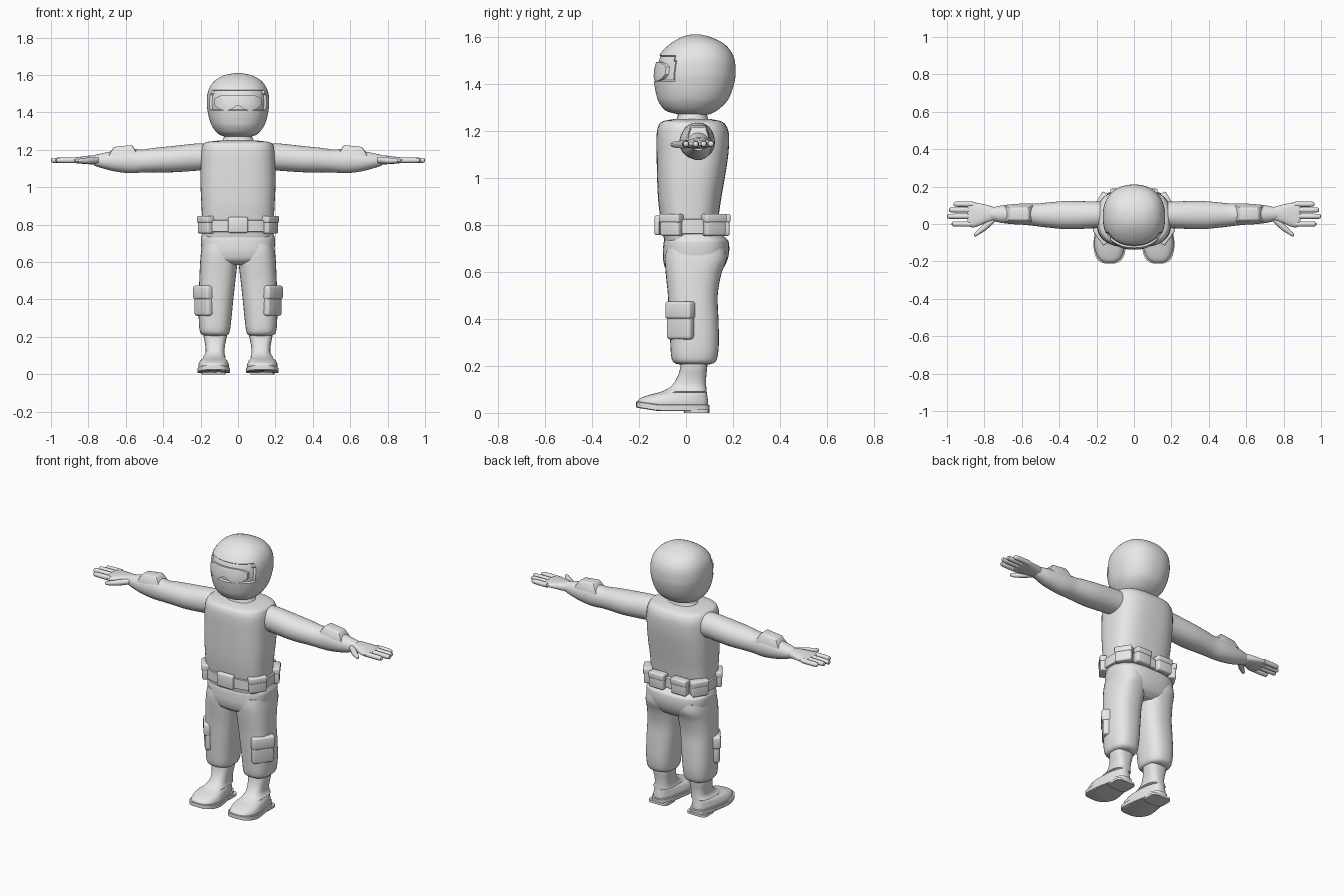
import bpy, bmesh, math
from mathutils import Matrix, Vector

if "Cube" in bpy.data.objects:
    bpy.data.objects.remove(bpy.data.objects["Cube"])

grey = bpy.data.materials.new("grey")
grey.diffuse_color = (0.8, 0.8, 0.8, 1)
grey.use_nodes = True
grey.node_tree.nodes["Principled BSDF"].inputs["Base Color"].default_value = grey.diffuse_color


def finish(name, bm, mirror=False):
    bmesh.ops.recalc_face_normals(bm, faces=bm.faces)
    me = bpy.data.meshes.new(name)
    bm.to_mesh(me)
    bm.free()
    me.materials.append(grey)
    ob = bpy.data.objects.new(name, me)
    bpy.context.collection.objects.link(ob)
    if mirror:
        mod = ob.modifiers.new("mirror", 'MIRROR')
        mod.use_mirror_merge = False
    return ob


def smooth(keys, steps):
    """Spline through key rows."""
    if steps == 1:
        return keys
    rows = []
    for i in range(len(keys) - 1):
        p0, p1 = keys[max(i - 1, 0)], keys[i]
        p2, p3 = keys[i + 1], keys[min(i + 2, len(keys) - 1)]
        for s in range(steps):
            t = s / steps
            rows.append([0.5 * (2 * b + (c - a) * t + (2 * a - 5 * b + 4 * c - d) * t * t
                                + (3 * b - a - 3 * c + d) * t ** 3)
                         for a, b, c, d in zip(p0, p1, p2, p3)])
    return rows + [keys[-1]]


def loft(name, axis, keys, n=2.3, seg=32, steps=4, mirror=False, fix=None):
    """Rounded rings; each key is position, then low/high limits of the two cross axes."""
    bm = bmesh.new()
    rings = []
    for t, a0, a1, b0, b1 in smooth(keys, steps):
        ring = []
        for i in range(seg):
            w = 2 * math.pi * i / seg
            c, s = math.cos(w), math.sin(w)
            a = (a0 + a1) / 2 + (a1 - a0) / 2 * math.copysign(abs(c) ** (2 / n), c)
            b = (b0 + b1) / 2 + (b1 - b0) / 2 * math.copysign(abs(s) ** (2 / n), s)
            co = Vector((a, b, t) if axis == 'z' else (t, a, b))
            ring.append(bm.verts.new(fix(co) if fix else co))
        rings.append(ring)
    for r, q in zip(rings, rings[1:]):
        for i in range(seg):
            j = (i + 1) % seg
            bm.faces.new((r[i], r[j], q[j], q[i]))
    bm.faces.new(rings[0][::-1])
    bm.faces.new(rings[-1])
    return finish(name, bm, mirror)


def box(name, loc, size, turn=0, bevel=0.01, mirror=True):
    bm = bmesh.new()
    m = (Matrix.Translation(loc) @ Matrix.Rotation(math.radians(turn), 4, 'Z')
         @ Matrix.Diagonal((*size, 1)))
    bmesh.ops.create_cube(bm, size=1, matrix=m)
    bmesh.ops.bevel(bm, geom=bm.edges[:], offset=bevel, segments=3, profile=0.5, affect='EDGES')
    return finish(name, bm, mirror)


def sym(rows):
    return [(z, -x, x, y0, y1) for z, x, y0, y1 in rows]


# Helmet with a recessed face opening
helmet = sym([(1.27, .07, -.03, .10), (1.285, .105, -.085, .13), (1.32, .135, -.115, .17),
              (1.36, .152, -.128, .192), (1.41, .163, -.136, .207), (1.45, .167, -.135, .211),
              (1.50, .163, -.124, .207), (1.54, .148, -.10, .19), (1.575, .118, -.06, .155),
              (1.60, .07, -.015, .10), (1.61, .015, .025, .06)])


def face_opening(co):
    if 1.412 < co.z < 1.518 and co.y < -0.048:
        co.x *= 0.94
        co.y = 0.035 + (co.y - 0.035) * 0.94
    return co


loft("helmet", 'z', helmet, n=2.25, seg=96, steps=8, fix=face_opening)

# Goggles follow the curve of the helmet front
head_rows = smooth(helmet, 8)
bm = bmesh.new()
grids = []
for lift in (0.001, -0.014):
    grid = []
    for i in range(41):
        u = i / 20 - 1
        x = 0.125 * u
        top = 1.493 - 0.022 * u ** 6
        low = 1.410 + 0.026 * math.exp(-(u / 0.25) ** 2) + 0.03 * u ** 6
        col = []
        for j in range(9):
            z = low + (top - low) * j / 8
            r = min(head_rows, key=lambda k: abs(k[0] - z))
            y = (r[3] + r[4]) / 2 - (r[4] - r[3]) / 2 * (1 - abs(x / r[2]) ** 2.25) ** (1 / 2.25)
            col.append(bm.verts.new((x, y - lift, z)))
        grid.append(col)
    grids.append(grid)
    for i in range(40):
        for j in range(8):
            bm.faces.new((grid[i][j], grid[i + 1][j], grid[i + 1][j + 1], grid[i][j + 1]))


def rim(g):
    return ([c[0] for c in g] + g[-1][1:] + [c[-1] for c in g[-2::-1]] + g[0][-2:0:-1])


ra, rb = rim(grids[0]), rim(grids[1])
for i in range(len(ra)):
    j = (i + 1) % len(ra)
    bm.faces.new((ra[i], ra[j], rb[j], rb[i]))
finish("goggles", bm)

# Neck and torso
loft("neck", 'z', sym([(1.22, .11, -.06, .115), (1.25, .085, -.04, .095),
                       (1.27, .075, -.035, .09), (1.30, .075, -.035, .09)]))
loft("torso", 'z', sym([(.72, .18, -.09, .13), (.80, .19, -.105, .135), (.90, .195, -.118, .148),
                        (1.0, .20, -.123, .165), (1.1, .20, -.125, .18), (1.18, .198, -.125, .183),
                        (1.22, .19, -.118, .172), (1.24, .172, -.10, .15),
                        (1.25, .10, -.05, .105)]), n=2.8, seg=48)

# Arms, hands and fingers
loft("arm", 'x', [(.14, -.02, .12, 1.095, 1.225), (.20, -.022, .12, 1.09, 1.235),
                  (.35, -.028, .123, 1.08, 1.22), (.45, -.02, .116, 1.08, 1.21),
                  (.51, -.013, .11, 1.079, 1.202), (.58, -.005, .11, 1.075, 1.205),
                  (.66, 0, .105, 1.085, 1.195), (.72, .008, .097, 1.10, 1.183),
                  (.77, .022, .085, 1.116, 1.172)], n=2.1, mirror=True)
loft("hand", 'x', [(.72, .025, .08, 1.12, 1.17), (.78, .01, .10, 1.122, 1.17),
                   (.85, -.017, .115, 1.127, 1.162), (.88, -.014, .117, 1.131, 1.158),
                   (.89, -.005, .11, 1.138, 1.152)], n=2.5, seg=24, mirror=True)
for label, y, tip in (("index", .0, .975), ("middle", .041, 1.0),
                      ("ring", .075, .99), ("little", .106, .965)):
    r = .0145
    loft(label + "_finger", 'x',
         [(x, y - r * k, y + r * k, 1.144 - r * k, 1.144 + r * k) for x, k in
          ((.86, 1), (.92, 1), (tip - .012, .9), (tip - .003, .6), (tip, .15))],
         n=2, seg=12, steps=2, mirror=True)
loft("thumb", 'x', [(.745, .01, .05, 1.13, 1.16), (.79, -.032, .015, 1.125, 1.16),
                    (.825, -.054, -.022, 1.127, 1.155), (.845, -.066, -.042, 1.13, 1.153),
                    (.855, -.064, -.053, 1.137, 1.147)], n=2, seg=12, steps=3, mirror=True)

# Forearm pad with a sloping front and back
bm = bmesh.new()
base = [bm.verts.new((x, y, 1.165)) for x, y in ((.53, .0), (.695, .005), (.695, .10), (.53, .107))]
top = [bm.verts.new(p) for p in ((.565, .02, 1.226), (.665, .022, 1.215),
                                 (.665, .085, 1.215), (.565, .087, 1.226))]
bm.faces.new(base[::-1])
bm.faces.new(top)
for i in range(4):
    j = (i + 1) % 4
    bm.faces.new((base[i], base[j], top[j], top[i]))
bmesh.ops.bevel(bm, geom=bm.edges[:], offset=.008, segments=2, profile=.5, affect='EDGES')
finish("forearm_pad", bm, True)

# Belt and pouches
loft("belt", 'z', sym([(.762, .196, -.112, .155), (.764, .20, -.116, .159),
                       (.822, .20, -.116, .159), (.824, .196, -.112, .155)]),
     n=2.8, seg=48, steps=1)
box("front_pouch", (0, -.117, .798), (.108, .034, .084), mirror=False)
for name, x, y, turn in (("front_side_pouch", .172, -.06, 55),
                         ("back_side_pouch", .172, .118, 122),
                         ("back_pouch", .075, .163, 180)):
    box(name, (x, y, .797), (.098, .046, .088), turn)
    box(name + "_flap", (x, y, .828), (.103, .052, .036), turn, .007)

# Trousers
loft("hips", 'z', sym([(.585, .12, -.05, .12), (.61, .165, -.085, .155), (.65, .19, -.097, .176),
                       (.69, .197, -.098, .184), (.725, .198, -.095, .182),
                       (.738, .194, -.09, .175), (.76, .185, -.085, .15)]), n=2.7, seg=48)
loft("trouser_leg", 'z', [(.205, .075, .165, -.02, .09), (.212, .053, .192, -.048, .118),
                          (.235, .043, .205, -.062, .133), (.30, .035, .21, -.067, .14),
                          (.40, .025, .21, -.072, .138), (.50, .014, .207, -.077, .135),
                          (.59, .004, .203, -.086, .15), (.65, .002, .198, -.09, .172),
                          (.70, .003, .19, -.085, .17)], n=2.5, mirror=True)
box("cargo_pocket", (.182, -.023, .385), (.125, .046, .145), 53, .014)
box("cargo_pocket_flap", (.184, -.024, .437), (.132, .054, .075), 53, .013)


# Boots, narrower at the heel
def heel_taper(co):
    k = min(max((co.y + .10) / .16, 0), 1)
    if co.z < .09:
        co.x = .13 + (co.x - .13) * (1 - .30 * k)
    return co


def toe_lift(co):
    co = heel_taper(co)
    if co.y < -.12:
        co.z += .014 * (-.12 - co.y) / .09
    return co


loft("boot", 'z', [(.024, .048, .212, -.203, .094), (.045, .046, .214, -.208, .094),
                   (.062, .050, .210, -.195, .092), (.077, .056, .203, -.155, .090),
                   (.092, .066, .188, -.10, .088), (.115, .072, .174, -.062, .086),
                   (.15, .070, .174, -.038, .086), (.19, .062, .182, -.025, .09),
                   (.225, .056, .186, -.022, .092)], n=2.7, seg=40, mirror=True, fix=heel_taper)
loft("sole", 'z', [(.008, .046, .214, -.205, .098), (.011, .042, .218, -.212, .10),
                   (.033, .042, .218, -.212, .10), (.035, .046, .214, -.206, .096)],
     n=3.2, seg=40, steps=1, mirror=True, fix=toe_lift)
loft("heel", 'z', [(0, .066, .194, -.008, .099), (.014, .066, .194, -.012, .099)],
     n=5, seg=32, steps=1, mirror=True)

# Smooth shading with crisp edges
for ob in bpy.data.objects:
    ob.select_set(True)
    bpy.context.view_layer.objects.active = ob
bpy.ops.object.shade_smooth_by_angle(angle=math.radians(35))
